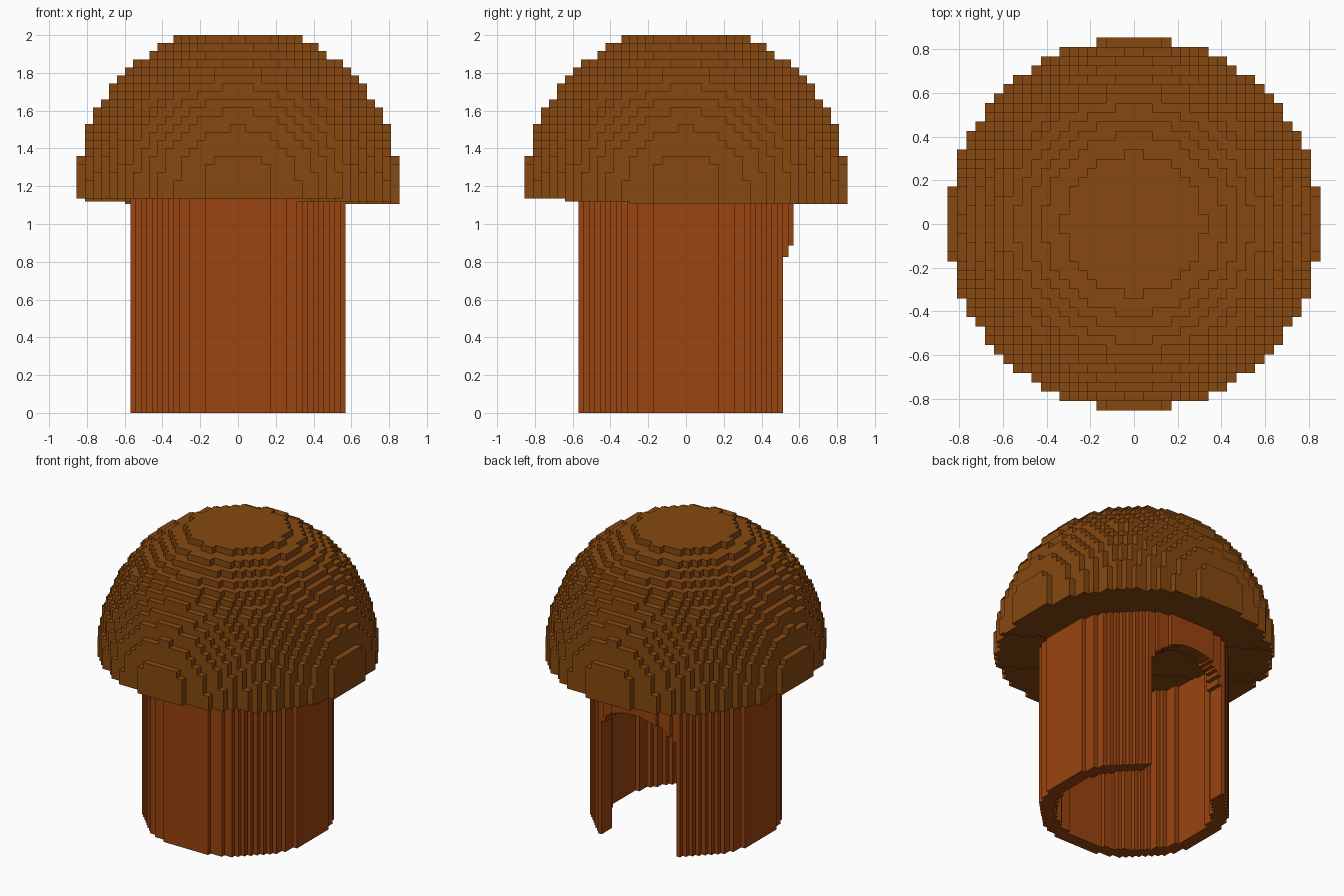
import bpy, bmesh, math

if "Cube" in bpy.data.objects:
    bpy.data.objects.remove(bpy.data.objects["Cube"])


def material(name, rgb):
    m = bpy.data.materials.new(name)
    m.diffuse_color = (*rgb, 1)
    m.use_nodes = True
    m.node_tree.nodes["Principled BSDF"].inputs["Base Color"].default_value = m.diffuse_color
    return m


def minus(a, b):
    """Parts of interval a not covered by interval b."""
    if b is None:
        return [a]
    parts = [(a[0], min(a[1], b[0])), (max(a[0], b[1]), a[1])]
    return [p for p in parts if p[1] - p[0] > 1e-5]


def block_columns(name, cell, n, span, mat):
    """Stepped solid from square columns; span(x, y) gives (bottom, top) or None."""
    cols = {}
    for i in range(-n, n):
        for j in range(-n, n):
            s = span(i + 0.5, j + 0.5)
            if s:
                cols[i, j] = s
    bm = bmesh.new()

    def face(pts):
        bm.faces.new([bm.verts.new(p) for p in pts])

    for (i, j), (a, b) in cols.items():
        x0, x1, y0, y1 = i * cell, (i + 1) * cell, j * cell, (j + 1) * cell
        ring = [(x0, y0), (x1, y0), (x1, y1), (x0, y1)]
        face([(x, y, b) for x, y in ring])
        face([(x, y, a) for x, y in reversed(ring)])
        for k, (di, dj) in enumerate([(0, -1), (1, 0), (0, 1), (-1, 0)]):
            p, q = ring[k], ring[(k + 1) % 4]
            for lo, hi in minus((a, b), cols.get((i + di, j + dj))):
                face([(*p, lo), (*q, lo), (*q, hi), (*p, hi)])
    bmesh.ops.remove_doubles(bm, verts=bm.verts, dist=1e-5)
    me = bpy.data.meshes.new(name)
    bm.to_mesh(me)
    bm.free()
    me.materials.append(mat)
    ob = bpy.data.objects.new(name, me)
    bpy.context.collection.objects.link(ob)
    return ob


# Cap: blocky dome, flat on top, with a slightly uneven underside
CAP = 0.0427
CENTRE = 2 - 19 * CAP


def cap_span(x, y):
    rest = 400 - x * x - y * y
    if rest < 0.25:
        return None
    k = min(19, math.floor(math.sqrt(rest) + 0.5))
    lean = (x + 1.5 * y) * CAP
    bottom = 1.105 if lean > 0.34 else 1.118 if lean > -0.42 else 1.135
    return bottom, CENTRE + k * CAP


# Stem: hollow round wall with an arched doorway at the back
STEM = 0.0285
DOOR = 0.285


def stem_span(x, y):
    r2 = x * x + y * y
    if r2 > 20.5 ** 2 or r2 < 17.3 ** 2:
        return None
    bottom = 0.0
    if y > 0 and abs(x) * STEM < DOOR:
        bottom = 0.72 + 0.2 * math.sqrt(1 - (x * STEM / DOOR) ** 2)
    return bottom, 1.137


block_columns("cap", CAP, 20, cap_span, material("cap brown", (0.24, 0.066, 0.005)))
block_columns("stem", STEM, 20, stem_span, material("stem rust brown", (0.32, 0.058, 0.005)))
